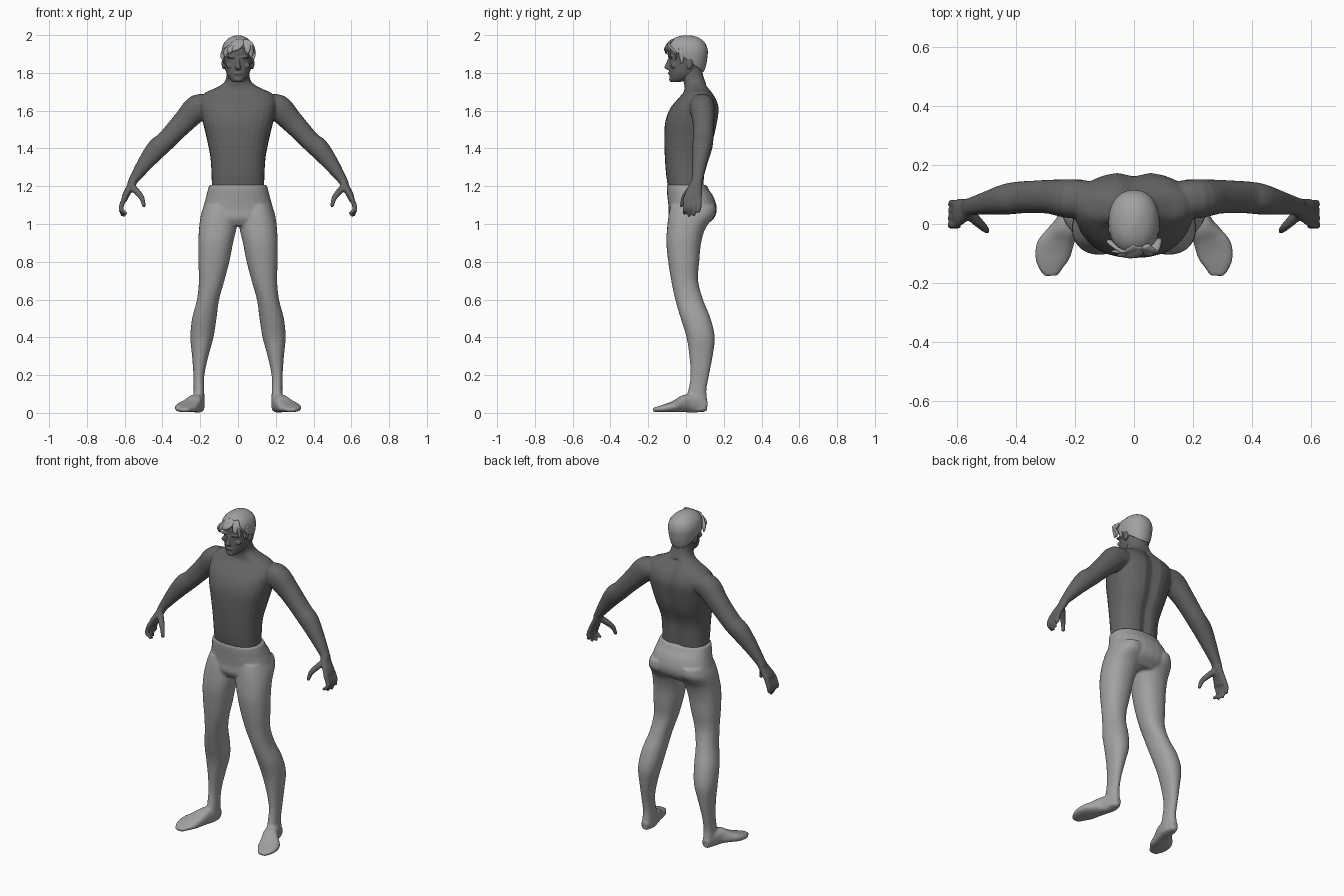
import bpy, bmesh, math
from mathutils import Vector


def material(name, v):
    m = bpy.data.materials.new(name)
    m.diffuse_color = (v, v, v, 1)
    return m


SKIN = material("dark grey skin", 0.13)
LIGHT = material("light grey cloth", 0.36)


def spline(rows, sub=4):
    """Smooth interpolation through section rows."""
    out = []
    for i in range(len(rows) - 1):
        a, b, c, d = (rows[max(0, min(len(rows) - 1, i + k))] for k in (-1, 0, 1, 2))
        for s in range(sub):
            t = s / sub
            out.append([0.5 * (2 * q + (r - p) * t + (2 * p - 5 * q + 4 * r - w) * t * t
                               + (3 * q - p - 3 * r + w) * t ** 3)
                        for p, q, r, w in zip(a, b, c, d)])
    out.append(list(rows[-1]))
    return out


def loft(bm, rows, side=None, power=2.2, n=28):
    """Closed loft of (x, y, z, ru, rv) sections; level if side is None,
    otherwise square to the path with rv along side."""
    rows = spline(rows)
    cs = [Vector(r[:3]) for r in rows]
    rings = []
    for i, r in enumerate(rows):
        u, v = Vector((1, 0, 0)), Vector((0, 1, 0))
        if side:
            t = (cs[min(i + 1, len(cs) - 1)] - cs[max(i - 1, 0)]).normalized()
            v = Vector(side)
            v = (v - t * v.dot(t)).normalized()
            u = v.cross(t)
        ring = []
        for k in range(n):
            a = 2 * math.pi * k / n
            c, s = math.cos(a), math.sin(a)
            c = math.copysign(abs(c) ** (2 / power), c)
            s = math.copysign(abs(s) ** (2 / power), s)
            ring.append(bm.verts.new(cs[i] + u * c * max(r[3], 0.002) + v * s * max(r[4], 0.002)))
        rings.append(ring)
    for a, b in zip(rings, rings[1:]):
        for k in range(n):
            bm.faces.new((a[k], a[(k + 1) % n], b[(k + 1) % n], b[k]))
    bm.faces.new(rings[0])
    bm.faces.new(rings[-1])


def level(rows):
    """(z, x0, x1, y0, y1) extents to level sections."""
    return [((a + b) / 2, (c + d) / 2, z, (b - a) / 2, (d - c) / 2) for z, a, b, c, d in rows]


def sym(rows):
    """(z, half width, front, back) to level sections."""
    return level([(z, -w, w, f, b) for z, w, f, b in rows])


def flip(rows, s):
    return [(r[0] * s,) + tuple(r[1:]) for r in rows]


def ball(bm, centre, radii):
    vs = bmesh.ops.create_uvsphere(bm, u_segments=16, v_segments=10, radius=1)["verts"]
    for v in vs:
        v.co = Vector(centre) + Vector([a * b for a, b in zip(v.co, radii)])


def finish(name, bm, mat, voxel=None, smooth=3):
    bmesh.ops.recalc_face_normals(bm, faces=bm.faces)
    for f in bm.faces:
        f.smooth = True
    me = bpy.data.meshes.new(name)
    bm.to_mesh(me)
    bm.free()
    me.materials.append(mat)
    ob = bpy.data.objects.new(name, me)
    bpy.context.collection.objects.link(ob)
    if voxel:
        m = ob.modifiers.new("fuse", "REMESH")
        m.mode = "VOXEL"
        m.voxel_size = voxel
        m.use_smooth_shade = True
        m = ob.modifiers.new("soften", "SMOOTH")
        m.factor = 0.5
        m.iterations = smooth
    return ob


# Torso and neck
bm = bmesh.new()
loft(bm, sym([(1.17, .138, -.09, .095), (1.25, .14, -.104, .1), (1.35, .146, -.112, .11),
              (1.45, .165, -.115, .148), (1.54, .187, -.11, .168), (1.61, .2, -.085, .176),
              (1.66, .2, -.045, .162), (1.695, .175, -.015, .14), (1.72, .118, -.008, .122),
              (1.75, .073, -.012, .104), (1.79, .06, -.03, .09), (1.84, .058, -.03, .085)]), power=2.4)
# Spine groove
for v in bm.verts:
    if v.co.y > .05 and v.co.z < 1.74:
        v.co.y -= .015 * math.exp(-(v.co.x / .028) ** 2)
for s in (1, -1):
    # Arm
    loft(bm, flip([(.14, .085, 1.625, .05, .06), (.21, .085, 1.617, .07, .066),
                   (.28, .092, 1.548, .061, .058), (.335, .092, 1.49, .055, .055),
                   (.385, .09, 1.437, .052, .054), (.43, .084, 1.398, .054, .052),
                   (.49, .072, 1.323, .042, .041), (.55, .06, 1.238, .026, .03),
                   (.565, .055, 1.21, .022, .032)], s), (0, 1, 0))
    # Palm
    loft(bm, flip([(.55, .06, 1.235, .023, .028), (.573, .048, 1.19, .02, .038),
                   (.595, .038, 1.15, .018, .047), (.603, .034, 1.122, .014, .045)], s), (0, 1, 0))
    # Fingers
    for y, tip, z in ((.071, .625, 1.062), (.047, .612, 1.042), (.022, .6, 1.04), (-.003, .588, 1.052)):
        loft(bm, flip([(.6, y, 1.14, .013, .012), (.616, y, 1.1, .013, .012),
                       (.617, y - .003, 1.075, .012, .011), (tip, y - .006, z, .008, .008)], s),
             (0, 1, 0), n=12)
    # Thumb
    loft(bm, flip([(.562, .04, 1.2, .018, .02), (.53, .008, 1.165, .017, .017),
                   (.508, -.013, 1.135, .014, .013), (.497, -.025, 1.09, .009, .009)], s),
         (0, 1, 0), n=12)
finish("torso_and_arms", bm, SKIN, .006)

# Trousers: pelvis, legs and feet
bm = bmesh.new()
loft(bm, sym([(1.207, .152, -.102, .108), (1.18, .16, -.102, .122), (1.14, .17, -.098, .148),
              (1.08, .186, -.092, .163), (1.03, .19, -.092, .148), (.99, .16, -.07, .1)]), power=2.3)
for s in (1, -1):
    loft(bm, flip(level([(1.1, .02, .178, -.08, .155), (1.05, .006, .196, -.092, .155),
                         (.98, .008, .206, -.1, .105), (.9, .026, .21, -.104, .08),
                         (.8, .046, .21, -.094, .07), (.7, .072, .207, -.078, .064),
                         (.6, .1, .217, -.057, .09), (.5, .114, .243, -.028, .13),
                         (.4, .13, .252, .003, .152), (.3, .157, .243, .018, .141),
                         (.2, .178, .236, .024, .122), (.12, .179, .235, .012, .108),
                         (.06, .177, .24, -.005, .113), (.012, .18, .24, -.005, .113)]), s))
    loft(bm, flip([(.209, .108, .03, .026, .022), (.21, .06, .046, .045, .034),
                   (.226, 0, .05, .047, .042), (.25, -.045, .038, .034, .053),
                   (.271, -.085, .029, .025, .062), (.281, -.13, .022, .018, .052),
                   (.281, -.175, .015, .01, .024)], s), (1, 0, 0), power=2.6)
finish("trousers_and_feet", bm, LIGHT, .007)

# Head with face relief
bm = bmesh.new()
loft(bm, sym([(1.752, .026, -.08, -.03), (1.77, .046, -.086, .03), (1.80, .062, -.088, .07),
              (1.84, .07, -.088, .09), (1.88, .074, -.088, .1), (1.92, .076, -.09, .104),
              (1.955, .066, -.078, .092), (1.98, .04, -.05, .06)]))
loft(bm, [(0, -.084, 1.88, .008, .01), (0, -.094, 1.85, .01, .012),
          (0, -.1, 1.828, .015, .014), (0, -.088, 1.815, .012, .008)], n=12)  # nose
ball(bm, (0, -.086, 1.798), (.023, .01, .008))  # mouth
ball(bm, (0, -.076, 1.765), (.024, .014, .012))  # chin
for s in (1, -1):
    ball(bm, (.034 * s, -.08, 1.883), (.026, .015, .007))  # brow
    ball(bm, (.046 * s, -.066, 1.838), (.018, .014, .014))  # cheek
    ball(bm, (.076 * s, .018, 1.85), (.011, .019, .032))  # ear
finish("head", bm, SKIN, .004, 2)

# Hair cap, trimmed on a slope from forehead to nape
bm = bmesh.new()
loft(bm, sym([(1.76, .045, -.07, .075), (1.80, .064, -.085, .092), (1.84, .076, -.095, .106),
              (1.88, .084, -.1, .113), (1.92, .086, -.103, .115), (1.955, .076, -.094, .103),
              (1.98, .054, -.07, .078), (1.993, .03, -.04, .05), (1.999, .008, -.01, .018)]))
geom = bm.verts[:] + bm.edges[:] + bm.faces[:]
bmesh.ops.bisect_plane(bm, geom=geom, plane_co=(0, 0, 1.872), plane_no=(0, .72, 1), clear_inner=True)
bmesh.ops.holes_fill(bm, edges=[e for e in bm.edges if e.is_boundary])
finish("hair_cap", bm, LIGHT)

# Swept fringe locks and side locks
bm = bmesh.new()
for x, y, z in ((-.078, -.06, 1.865), (-.062, -.093, 1.885), (-.042, -.106, 1.9),
                (-.018, -.11, 1.913), (.05, -.103, 1.9), (.067, -.086, 1.88), (.08, -.055, 1.868)):
    loft(bm, [(.022 + x * .2, -.075, 1.972, .006, .016), (.02 + x * .55, -.1 + abs(x) * .1, 1.948, .007, .018),
              (x, y, (z + 1.94) / 2, .006, .015), (x * 1.03, y, z, .002, .003)], (1, 0, 0), n=10)
for s in (1, -1):
    loft(bm, [(.077 * s, -.02, 1.93, .02, .007), (.079 * s, -.022, 1.89, .016, .007),
              (.073 * s, -.022, 1.85, .004, .003)], (1, 0, 0), n=10)
finish("hair_fringe", bm, LIGHT)
